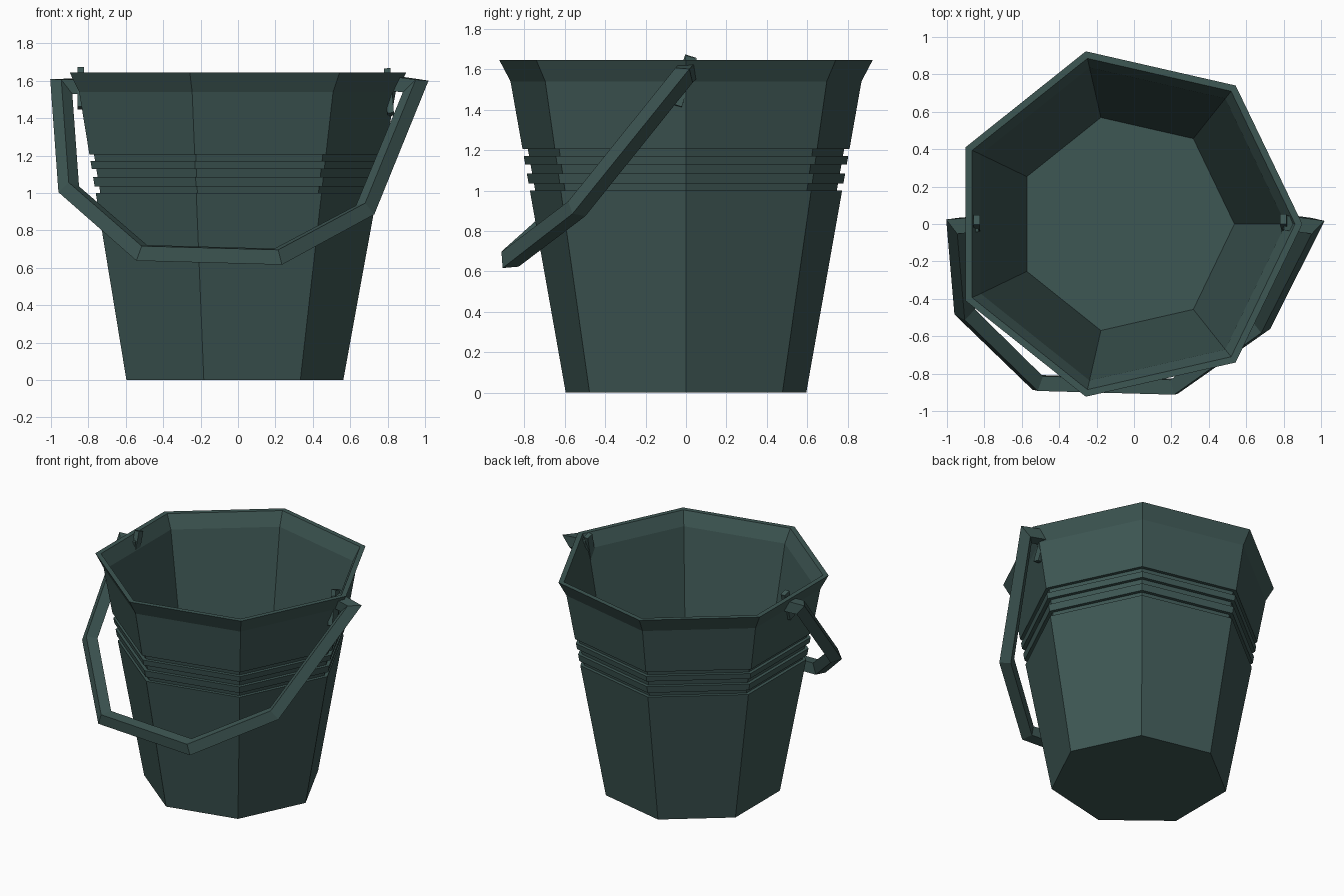
import bpy, bmesh, math
from mathutils import Vector, Matrix

if "Cube" in bpy.data.objects:
    bpy.data.objects.remove(bpy.data.objects["Cube"])

mat = bpy.data.materials.new("dark_green")
mat.diffuse_color = (0.048, 0.095, 0.088, 1)
mat.use_nodes = True
mat.node_tree.nodes["Principled BSDF"].inputs["Base Color"].default_value = mat.diffuse_color


def finish(bm, name):
    bmesh.ops.recalc_face_normals(bm, faces=bm.faces)
    me = bpy.data.meshes.new(name)
    bm.to_mesh(me)
    bm.free()
    me.materials.append(mat)
    ob = bpy.data.objects.new(name, me)
    bpy.context.collection.objects.link(ob)
    return ob


def loft(rings, name):
    """Skin a list of closed point loops and cap both ends."""
    bm = bmesh.new()
    loops = [[bm.verts.new(p) for p in r] for r in rings]
    n = len(loops[0])
    for a, b in zip(loops, loops[1:]):
        for i in range(n):
            j = (i + 1) % n
            bm.faces.new((a[i], a[j], b[j], b[i]))
    bm.faces.new(loops[0])
    bm.faces.new(loops[-1])
    return finish(bm, name)


# Bucket: seven-sided profile, outside up, over the rim, inside down
SIDES, CX = 7, -0.047


def wall(z):
    return 0.61 + 0.182 * z


profile = [(wall(0), 0)]
for lo, hi in ((1.0, 1.035), (1.085, 1.128), (1.17, 1.205)):  # grooves
    profile += [(wall(lo), lo), (wall(lo) - 0.027, lo),
                (wall(hi) - 0.027, hi), (wall(hi), hi)]
profile += [(wall(1.54), 1.54), (0.947, 1.645), (0.908, 1.645),
            (0.858, 1.545), (0.584, 0.05)]


def heptagon(r, z):
    return [(CX + r * math.cos(math.tau * i / SIDES),
             r * math.sin(math.tau * i / SIDES), z) for i in range(SIDES)]


loft([heptagon(r, z) for r, z in profile], "bucket")

# Handle: diamond section swept along a bent path, with pins at both ends
path = [Vector(p) for p in (
    (-0.83, 0.0, 1.57), (-0.945, -0.01, 1.57), (-0.905, -0.47, 1.02),
    (-0.515, -0.85, 0.68), (0.215, -0.87, 0.66), (0.68, -0.54, 0.91),
    (0.95, -0.01, 1.57), (0.80, 0.01, 1.59))]
normal = Vector((0, -0.76, 0.65)).normalized()
HALF = 0.056
rings = []
for i, p in enumerate(path):
    t0 = (p - path[max(i - 1, 0)]).normalized()
    t1 = (path[min(i + 1, len(path) - 1)] - p).normalized()
    t = (t0 + t1).normalized()
    cos_half = max(t.dot(t0 if i else t1), 0.7)
    side = normal.cross(t).normalized() * (HALF / cos_half)
    up = normal * HALF
    rings.append([p + up, p + side, p - up, p - side])
loft(rings, "handle")

# Retaining tabs at the ends of the pins
for name, x, z, length, lean in (("left_tab", -0.84, 1.56, 0.22, 0),
                                 ("right_tab", 0.807, 1.54, 0.25, -0.08)):
    bm = bmesh.new()
    rot = Matrix.Rotation(lean, 4, 'Y') @ Matrix.Rotation(-0.3, 4, 'X')
    bmesh.ops.create_cube(bm, size=1, matrix=Matrix.Translation((x, -0.01, z))
                          @ rot @ Matrix.Diagonal((0.035, 0.055, length, 1)))
    finish(bm, name)
